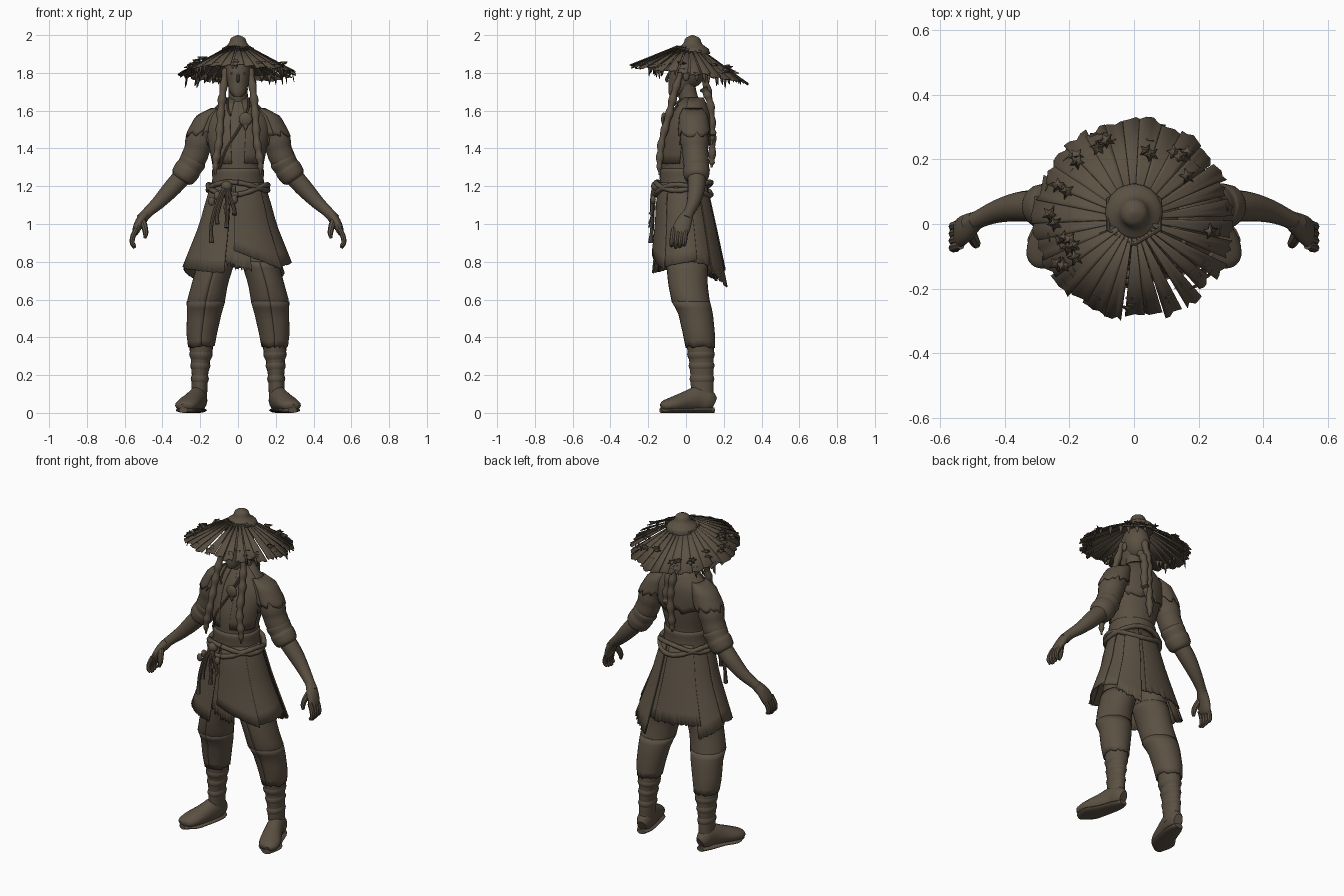
import bpy, bmesh, random
from math import sin, cos, pi, radians
from mathutils import Vector

random.seed(4)
cube = bpy.data.objects.get("Cube")
if cube:
    bpy.data.objects.remove(cube)

brown = bpy.data.materials.new("dark_brown")
brown.use_nodes = True
brown.diffuse_color = (0.105, 0.081, 0.056, 1)
brown.node_tree.nodes["Principled BSDF"].inputs["Base Color"].default_value = brown.diffuse_color
X, Y, Z = Vector((1, 0, 0)), Vector((0, 1, 0)), Vector((0, 0, 1))

def finish(name, bm, thickness=0):
    bmesh.ops.recalc_face_normals(bm, faces=bm.faces)
    mesh = bpy.data.meshes.new(name)
    bm.to_mesh(mesh)
    bm.free()
    for poly in mesh.polygons:
        poly.use_smooth = True
    mesh.set_sharp_from_angle(angle=radians(40))
    mesh.materials.append(brown)
    obj = bpy.data.objects.new(name, mesh)
    bpy.context.collection.objects.link(obj)
    if thickness:
        obj.modifiers.new("thickness", "SOLIDIFY").thickness = thickness

def grid(bm, rows, closed):
    for low, high in zip(rows, rows[1:]):
        for i in range(len(low) if closed else len(low) - 1):
            j = (i + 1) % len(low)
            bm.faces.new((low[i], low[j], high[j], high[i]))

def smooth_rows(rows, sub):
    """Spline through rows of any width."""
    out = []
    for i in range(len(rows) - 1):
        a, b, c, d = (rows[max(0, min(len(rows) - 1, i + k))] for k in (-1, 0, 1, 2))
        for t in (s / sub for s in range(sub)):
            out.append([q + t * (r - p + t * (2 * p - 5 * q + 4 * r - e + t * (3 * q - p - 3 * r + e))) / 2
                        for p, q, r, e in zip(a, b, c, d)])
    return out + [list(rows[-1])]

def sweep(name, rows, side=1, flat=False, ref=Y, n=16, sub=3, ripple=0, beat=1.6):
    """Skin elliptical rings (x, y, z, radius[, second radius])."""
    rings = smooth_rows([r if len(r) == 5 else (*r, r[3]) for r in rows], sub)
    centres = [Vector((r[0] * side, r[1], r[2])) for r in rings]
    bm, skin = bmesh.new(), []
    for i, ring in enumerate(rings):
        u, v = X, Y
        if not flat:
            along = centres[min(i + 1, len(rings) - 1)] - centres[max(i - 1, 0)]
            u = along.cross(ref).normalized()
            v = u.cross(along).normalized()
        k = 1 + ripple * sin(i * beat)
        skin.append([bm.verts.new(centres[i] + k * (u * ring[3] * cos(a) + v * ring[4] * sin(a)))
                     for a in (2 * pi * j / n for j in range(n))])
    grid(bm, skin, True)
    bm.faces.new(skin[0])
    bm.faces.new(skin[-1])
    finish(name, bm)

def profile_at(rows, z):
    k = 0
    while k < len(rows) - 2 and z < rows[k + 1][2]:
        k += 1
    t = (z - rows[k][2]) / (rows[k + 1][2] - rows[k][2])
    return [p + (q - p) * t for p, q in zip(rows[k], rows[k + 1])]

def cloth(name, rows, start, end, hem, jag=0.02, side=1, grow=0, n=32):
    """Curved sheet around an upright profile; angle 0 is the front, hem is torn."""
    bm, skin = bmesh.new(), []
    for f in (i / n for i in range(n + 1)):
        angle = radians(start + (end - start) * f)
        low = hem[0] + (hem[1] - hem[0]) * f + random.uniform(-jag, jag)
        line = [profile_at(rows, rows[0][2] + (low - rows[0][2]) * j / 7) for j in range(8)]
        skin.append([bm.verts.new((side * (x + (rx + grow) * sin(angle)), y - (ry + grow) * cos(angle), z))
                     for x, y, z, rx, ry in line])
    grid(bm, skin, False)
    finish(name, bm, .008)

def ball(name, centre, size):
    bm = bmesh.new()
    bmesh.ops.create_uvsphere(bm, u_segments=16, v_segments=10, radius=1)
    bmesh.ops.scale(bm, vec=size, verts=bm.verts)
    bmesh.ops.translate(bm, vec=centre, verts=bm.verts)
    finish(name, bm)

# Torso, neck and head
torso = [(0, .03, 1.67, .055, .05), (0, .027, 1.62, .108, .08), (0, .022, 1.57, .157, .1),
         (0, .01, 1.5, .17, .113), (0, -.005, 1.4, .148, .123), (0, -.015, 1.28, .125, .115), (0, -.01, 1.15, .135, .115)]
sweep("torso", torso, flat=True, n=28)
sweep("neck", [(0, .035, 1.6, .06), (0, .012, 1.67, .05), (0, -.005, 1.75, .05)])
sweep("head", [(0, -.065, 1.672, .018, .02), (0, -.045, 1.7, .043, .048), (0, -.02, 1.75, .058, .073),
               (0, -.008, 1.81, .067, .085), (0, .005, 1.88, .06, .075), (0, .01, 1.92, .03, .04)], flat=True, n=20)
sweep("nose", [(0, -.09, 1.8, .006), (0, -.103, 1.765, .008), (0, -.097, 1.752, .006)], ref=X, n=8)
ball("hair", (0, .025, 1.82), (.074, .08, .1))
for side in (1, -1):
    ball("ear", (side * .07, .0, 1.785), (.01, .018, .028))
    ball("eye", (side * .027, -.08, 1.797), (.012, .006, .006))

# Jacket: torn back, crossed front, sash
cloth("jacket_back", torso, 75, 285, (1.43, 1.43), .018, grow=.012)
for start, end in ((14, 80), (-80, -14)):
    cloth("jacket_front", torso, start, end, (1.32, 1.32), .003, grow=.006)
sweep("wrap_edge", [(.06, -.045, 1.63, .007), (.02, -.1, 1.53, .007), (-.06, -.12, 1.4, .007), (-.1, -.1, 1.29, .007)], n=8)
sweep("waist_sash", [(0, -.012, 1.17, .13, .115), (0, -.012, 1.19, .14, .124), (0, -.015, 1.24, .136, .124),
                     (0, -.015, 1.285, .137, .126), (0, -.015, 1.295, .125, .113)], flat=True, n=28)

# Arms, hands, legs and shoes
leg = [(.085, .01, 1.05, .09, .1), (.115, .005, .8, .092, .105), (.15, .01, .68, .09, .098), (.17, .025, .59, .095, .095),
       (.178, .05, .53, .085, .085), (.192, .068, .42, .074, .078), (.195, .078, .33, .06, .07),
       (.2, .083, .24, .047, .063), (.203, .085, .16, .042, .06), (.205, .09, .06, .042, .058)]
for side in (1, -1):
    sweep("sleeve", [(.1, .035, 1.55, .06), (.16, .04, 1.525, .074), (.2, .045, 1.45, .074),
                     (.225, .05, 1.37, .068), (.27, .055, 1.28, .06)], side, ripple=.03, sub=4)
    sweep("rolled_cuff", [(.228, .052, 1.35, .06), (.237, .053, 1.335, .071), (.257, .055, 1.302, .067),
                          (.267, .055, 1.287, .071), (.292, .055, 1.25, .066), (.302, .055, 1.235, .05)], side)
    cloth("shoulder_cap", [(.11, .035, 1.615, .03, .05), (.15, .04, 1.575, .07, .075), (.18, .043, 1.5, .085, .085),
                           (.2, .045, 1.43, .092, .09)], 0, 360, (1.48, 1.48), .02, side)
    sweep("forearm", [(.26, .055, 1.29, .05), (.345, .055, 1.195, .047), (.42, .04, 1.115, .036),
                      (.48, .015, 1.06, .028), (.51, 0, 1.025, .03)], side)
    sweep("palm", [(.49, .01, 1.055, .025, .03), (.52, -.012, 1.01, .025, .043), (.54, -.028, .965, .02, .045),
                   (.546, -.033, .945, .012, .036)], side)
    for k in range(4):
        y = -.065 + .022 * k
        sweep("finger", [(.537, y, .975, .014), (.556, y - .006, .935, .014), (.56, y - .01, .9, .013),
                         (.546, y - .012, .87 + .01 * abs(k - 1.3), .009)], side, n=8)
    sweep("thumb", [(.51, -.02, 1.03, .018), (.495, -.05, .985, .017), (.489, -.062, .95, .014), (.493, -.066, .925, .008)], side, n=8)
    sweep("leg", leg, side, flat=True, n=20, ripple=.02, sub=4)
    cloth("knee_gather", leg[1:], 0, 360, (.56, .56), .012, side, grow=.006)
    cloth("trouser_cuff", leg[3:], 0, 360, (.35, .35), .007, side, grow=.007)
    for z in (.18, .25, .31):
        x, y, _, rx, ry = profile_at(leg, z)
        sweep("boot_wrap", [(x, y, z + dz, rx + swell, ry + swell) for dz, swell in ((-.03, -.006), (0, .005), (.03, -.006))],
              side, flat=True)
    sweep("shoe", [(.2, .148, .05, .026, .035), (.205, .12, .062, .042, .058), (.212, .07, .075, .047, .068), (.237, 0, .06, .054, .055),
                   (.268, -.07, .045, .062, .04), (.287, -.115, .037, .048, .028), (.291, -.132, .032, .02, .015)], side, ref=Z)
    sweep("sole", [(.203, .15, .014, .025, .014), (.21, .1, .014, .046, .014), (.237, 0, .014, .056, .014),
                   (.268, -.07, .014, .066, .014), (.289, -.133, .014, .025, .014)], side, ref=Z)

# Overlapping skirt panels with torn hems
skirt = [(0, -.012, 1.22, .135, .118), (0, -.01, 1.12, .168, .138), (0, 0, 1, .2, .155), (0, .012, .78, .288, .19)]
for name, start, end, hem, jag, grow in (
        ("front_left", -5, 50, (.86, .76), .002, .01), ("side_left", 42, 105, (.77, .81), .002, .004),
        ("front_right", -100, -14, (.78, .74), .003, .004), ("centre_rag", -30, 16, (.82, .74), .02, -.03),
        ("back_left", 98, 172, (.8, .76), .006, -.002), ("back_right", 165, 225, (.76, .78), .008, .004),
        ("side_right", 220, 265, (.7, .77), .004, -.004), ("tail", 128, 158, (.74, .67), .012, .01)):
    cloth("skirt_" + name, skirt, start, end, hem, jag, grow=grow)

# Rope belt with knot, hanging ends and charms
turns = [2 * pi * i / 24 for i in range(25)]
for lift, sway in ((1.2, .022), (1.18, -.028)):
    sweep("rope_belt", [(.158 * sin(a), -.013 - .145 * cos(a), lift + sway * cos(a * 2 + .5), .014) for a in turns],
          ref=Z, n=10, ripple=.08)
ball("belt_knot", (-.06, -.16, 1.2), (.03, .025, .028))
for x, end, charm in ((-.14, .9, 1.12), (-.11, 1.0, 1.15), (-.06, .98, 1.09), (-.02, 1.05, 1.13)):
    sweep("rope_end", [(-.06, -.165, 1.2, .011), ((x - .06) / 2, -.18, 1.14, .01), (x, -.178, (1.1 + end) / 2, .01),
                       (x, -.188, end, .012)], n=8, ripple=.1)
    ball("belt_charm", (x, -.174, charm), (.018, .014, .024))

# Braids, necklace and pendant
for side in (1, -1):
    sweep("front_braid", [(.066, -.02, 1.82, .016), (.08, -.06, 1.7, .02), (.092, -.09, 1.58, .02), (.1, -.128, 1.44, .019),
                          (.118, -.14, 1.33, .018), (.12, -.14, 1.26, .004)], side, n=10, sub=8, ripple=.18, beat=1.3)
    sweep("necklace", [(.055, -.025, 1.66, .006), (.055, -.08, 1.615, .006), (.04, -.112, 1.575, .006)], side, n=6)
for x, top, end in ((.0, 1.8, 1.3), (.03, 1.72, 1.42)):
    sweep("back_braid", [(x, .09, top, .02), (x, .125, 1.65, .021), (x + .01, .138, 1.5, .02), (x, .138, end + .05, .018),
                         (x, .135, end, .004)], n=10, sub=9, ripple=.18, beat=1.3)
ball("pendant", (.04, -.118, 1.555), (.036, .014, .036))
sweep("pendant_tip", [(.04, -.118, 1.535, .02, .01), (.04, -.12, 1.495, .003)], n=8)

# Straw hat: crown, tilted fan of slats, tatters and stars
sweep("hat_crown", [(0, .035, 1.9, .09), (0, .035, 1.925, .086), (0, .035, 1.945, .06), (0, .035, 1.96, .047),
                    (0, .035, 1.985, .036), (0, .035, 2.0, .004)], flat=True, n=20)
sweep("hat_band", [(.092 * sin(a), .03 - .092 * cos(a), 1.92 + .014 * cos(a), .007) for a in turns[::4]], ref=Z, n=8, sub=1)

def brim(angle, r, lift=0):
    y = -r * cos(angle)
    return Vector((r * sin(angle), y + .015, 1.928 - .55 * (r - .07) - .15 * y + lift))

bm, count = bmesh.new(), 30
for i in range(count):
    middle = 2 * pi * i / count + random.uniform(-.02, .02)
    dense = 1.15 if cos(middle) < -.6 or sin(middle) < -.3 else .86
    half = pi / count * dense * random.uniform(.9, 1.15)
    length, lift = random.uniform(.295, .32), random.uniform(-.006, .006)
    grid(bm, [[bm.verts.new(brim(middle + half * k, r + random.uniform(-torn, torn), lift + .003 * k))
               for k in (-1, -.5, 0, .5, 1)] for r, torn in ((.06, 0), (.18, 0), (length, .008))], False)
finish("hat_slats", bm, .005)

bm = bmesh.new()
for i in range(50):
    a, r = random.uniform(0, 2 * pi), random.uniform(.24, .29)
    drop = random.uniform(.03, .06) * (1.2 if abs(sin(a)) > .6 else .6)
    corners = [brim(a - .05, r), brim(a + .05, r), brim(a + .02, r + .01, -drop), brim(a - .01, r + .005, -drop * .8)]
    bm.faces.new([bm.verts.new(p) for p in corners])
finish("hat_tatters", bm, .003)

bm = bmesh.new()
for i in range(22):
    a = radians(random.choice((random.uniform(190, 310), random.uniform(80, 180))))
    r, spin = random.uniform(.2, .28), random.uniform(0, pi)
    tip, ring = bm.verts.new(brim(a, r, .022)), []
    for k in range(10):
        size, turn = (.026 if k % 2 else .012), spin + k * pi / 5
        ring.append(bm.verts.new(brim(a, r, random.uniform(.006, .022)) + size * (X * cos(turn) + Y * sin(turn))))
    for k in range(10):
        bm.faces.new((tip, ring[k], ring[(k + 1) % 10]))
finish("hat_stars", bm, .004)
